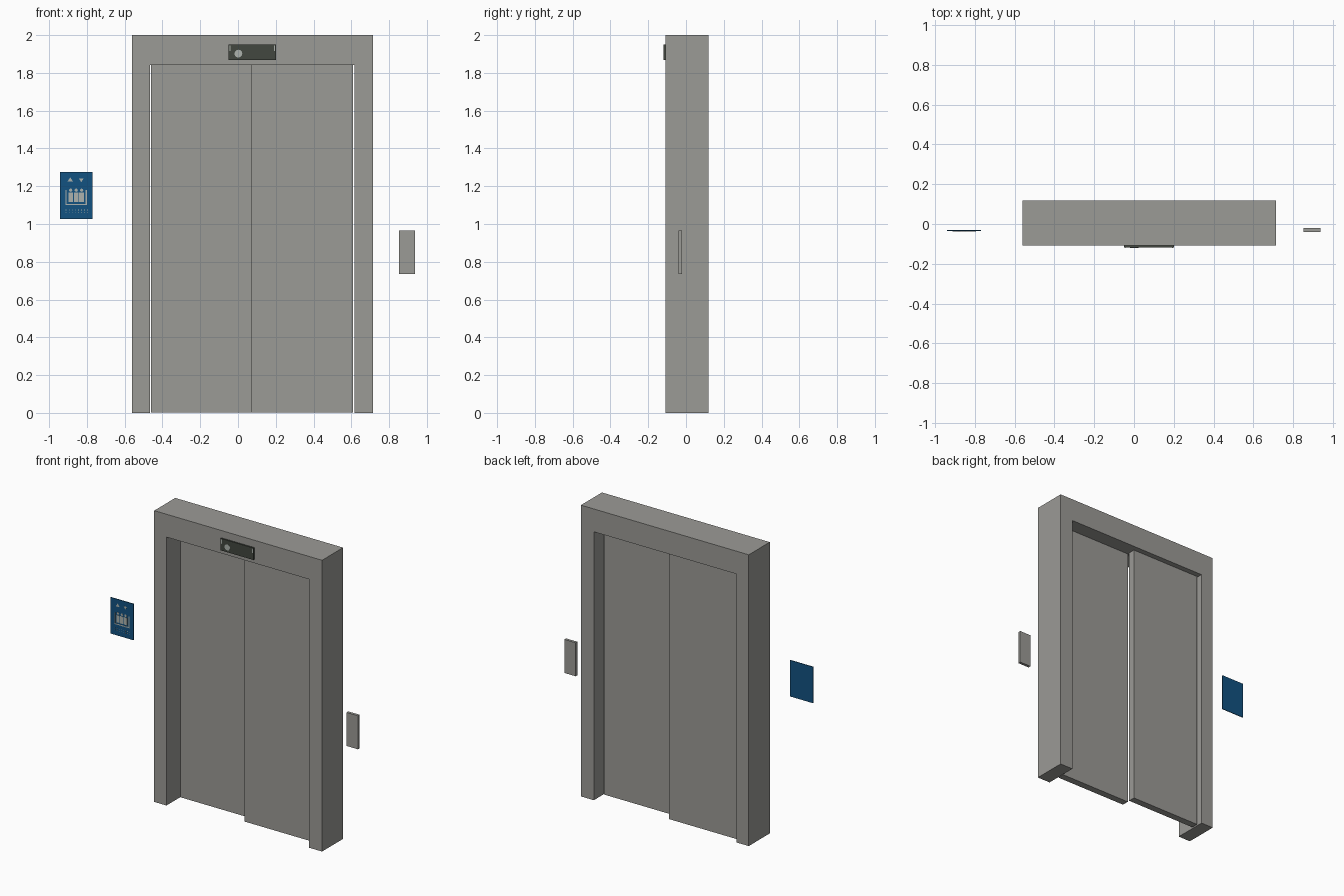
import bpy, bmesh, math

if "Cube" in bpy.data.objects:
    bpy.data.objects.remove(bpy.data.objects["Cube"])


def material(name, rgb):
    m = bpy.data.materials.new(name)
    m.diffuse_color = (*rgb, 1)
    m.use_nodes = True
    m.node_tree.nodes["Principled BSDF"].inputs["Base Color"].default_value = m.diffuse_color
    return m


STEEL = material("brushed steel grey", (0.33, 0.325, 0.305))
BLUE = material("sign blue", (0.006, 0.085, 0.22))
DARK = material("dark display", (0.055, 0.063, 0.05))
PALE = material("pale grey", (0.42, 0.45, 0.42))


def prism(name, outlines, y0, y1, mat):
    """Extrude one or more x-z outlines from y0 (front) to y1 (back)."""
    bm = bmesh.new()
    for pts in outlines:
        face = bm.faces.new([bm.verts.new((x, y0, z)) for x, z in pts])
        ext = bmesh.ops.extrude_face_region(bm, geom=[face])
        for v in ext["geom"]:
            if isinstance(v, bmesh.types.BMVert):
                v.co.y = y1
    bmesh.ops.recalc_face_normals(bm, faces=bm.faces[:])
    mesh = bpy.data.meshes.new(name)
    bm.to_mesh(mesh)
    bm.free()
    mesh.materials.append(mat)
    ob = bpy.data.objects.new(name, mesh)
    bpy.context.collection.objects.link(ob)
    return ob


def rect(x0, x1, z0, z1):
    return [(x0, z0), (x1, z0), (x1, z1), (x0, z1)]


def disc(x, z, r, n=12):
    return [(x + r * math.cos(i * math.tau / n), z + r * math.sin(i * math.tau / n))
            for i in range(n)]


def arrow(x, z, s):
    """Triangle pointing up for s > 0, down for s < 0."""
    return [(x - abs(s), z - s * 0.7), (x + abs(s), z - s * 0.7), (x, z + s * 0.8)]


# Door surround: an upside-down U, open front and back
prism("door_frame", [[(-0.56, 0), (-0.467, 0), (-0.467, 1.843), (0.617, 1.843),
                      (0.617, 0), (0.715, 0), (0.715, 2), (-0.56, 2)]],
      -0.109, 0.119, STEEL)

# Two sliding panels on separate tracks
prism("left_door", [rect(-0.46, 0.07, 0.003, 1.842)], 0.035, 0.083, STEEL)
prism("right_door", [rect(0.068, 0.61, 0.003, 1.842)], -0.029, 0.019, STEEL)

# Floor indicator above the doors
prism("floor_display", [rect(-0.05, 0.202, 1.868, 1.95)], -0.119, -0.109, DARK)
prism("display_light", [disc(0.002, 1.902, 0.021)], -0.1197, -0.119, PALE)
prism("display_marks", [rect(-0.044, -0.039, 1.915, 1.944),
                        rect(0.191, 0.196, 1.915, 1.944)], -0.1195, -0.119, PALE)

# Call button box on the right
prism("call_box", [rect(0.852, 0.938, 0.735, 0.965)], -0.039, -0.02, STEEL)

# Wall sign on the left with a lift pictogram
prism("wall_sign", [rect(-0.942, -0.77, 1.026, 1.275)], -0.036, -0.031, BLUE)
FRONT = (-0.037, -0.036)
prism("sign_arrows", [arrow(-0.888, 1.235, 0.015), arrow(-0.83, 1.232, -0.013)],
      *FRONT, PALE)
prism("sign_cabin", [rect(-0.914, -0.907, 1.1, 1.18), rect(-0.807, -0.8, 1.1, 1.18),
                     rect(-0.907, -0.807, 1.1, 1.107)], *FRONT, PALE)
people = []
for x in (-0.886, -0.857, -0.828):
    people += [disc(x, 1.179, 0.009, 8), rect(x - 0.0125, x + 0.0125, 1.116, 1.166)]
prism("sign_people", people, *FRONT, PALE)
# Row of small dots under the pictogram
prism("sign_dots", [rect(-0.912 + i * 0.016, -0.907 + i * 0.016, z, z + 0.004)
                    for i in range(8) for z in (1.058, 1.072)], *FRONT, PALE)
